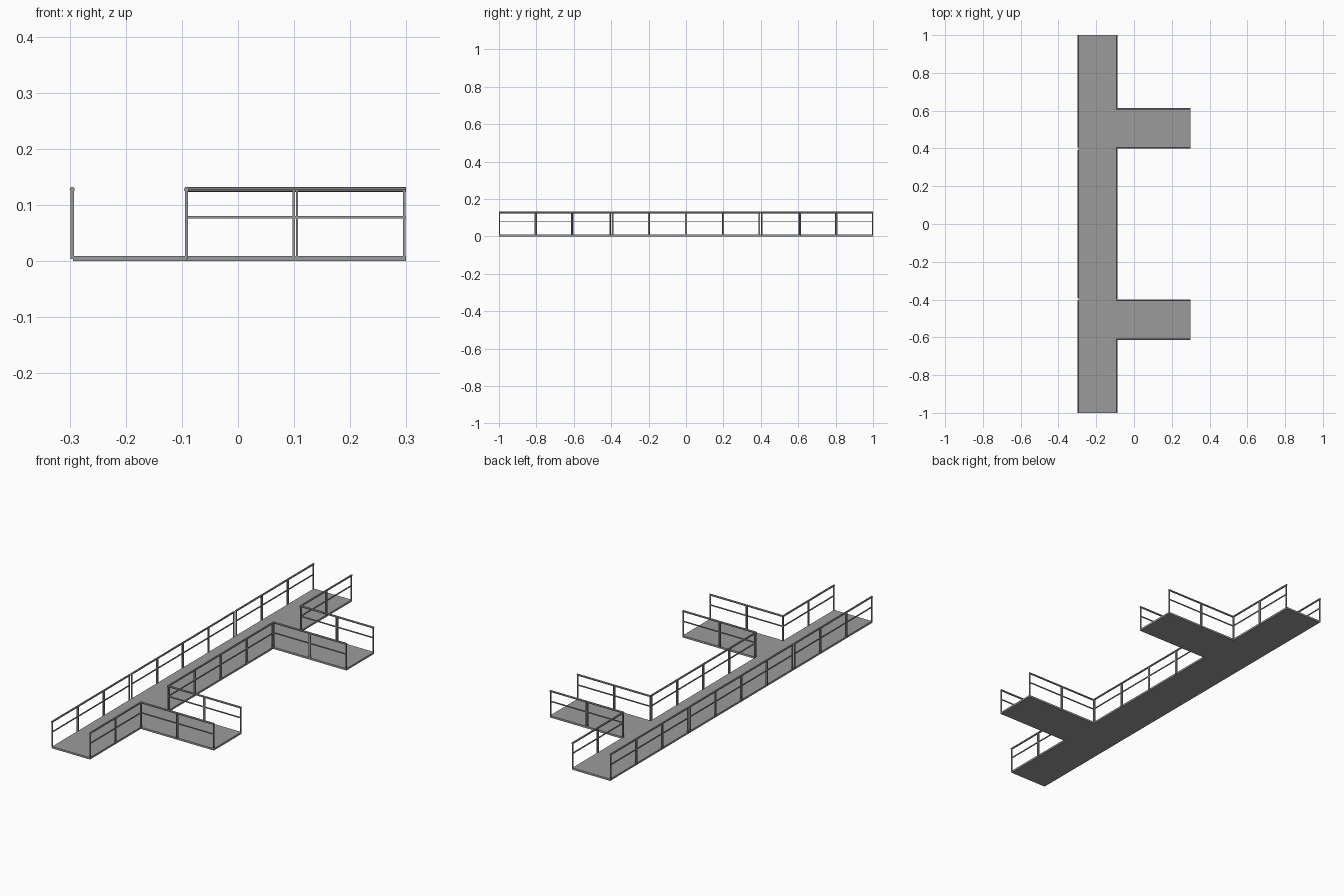
import bpy, bmesh, math
from mathutils import Matrix, Vector

if "Cube" in bpy.data.objects:
    bpy.data.objects.remove(bpy.data.objects["Cube"])

RAIL_Z, MID_Z, POST_BASE = 0.1275, 0.078, 0.004
XL, XR, XE = -0.2945, -0.0918, 0.2995   # walkway left, right, branch end
Y_IN, Y_OUT = 0.403, 0.61               # branch edges

# dark grey metal
metal = bpy.data.materials.new("dark_metal")
metal.diffuse_color = (0.33, 0.33, 0.33, 1)
metal.use_nodes = True
metal.node_tree.nodes["Principled BSDF"].inputs["Base Color"].default_value = metal.diffuse_color


def add_box(bm, centre, size):
    m = Matrix.Translation(centre) @ Matrix.Diagonal((*size, 1))
    bmesh.ops.create_cube(bm, size=1, matrix=m)


def finish(bm, name):
    me = bpy.data.meshes.new(name)
    bm.to_mesh(me)
    bm.free()
    me.materials.append(metal)
    ob = bpy.data.objects.new(name, me)
    bpy.context.collection.objects.link(ob)
    return ob


def railing(name, a, b, bays):
    """Railing along local x, placed from a to b; paired posts where bays meet."""
    a, b = Vector((*a, 0)), Vector((*b, 0))
    length = (b - a).length
    bm = bmesh.new()
    # round handrail
    m = Matrix.Translation((length / 2, 0, RAIL_Z)) @ Matrix.Rotation(math.pi / 2, 4, 'Y')
    bmesh.ops.create_cone(bm, cap_ends=True, segments=10, radius1=0.0045,
                          radius2=0.0045, depth=length, matrix=m)
    # middle bar
    add_box(bm, (length / 2, 0, MID_Z), (length, 0.004, 0.005))
    # posts at both ends of every bay
    step, h = length / bays, RAIL_Z - POST_BASE
    for i in range(bays):
        for x in (i * step + 0.003, (i + 1) * step - 0.003):
            add_box(bm, (x, 0, POST_BASE + h / 2), (0.004, 0.006, h))
    d = b - a
    bm.transform(Matrix.Translation(a) @ Matrix.Rotation(math.atan2(d.y, d.x), 4, 'Z'))
    return finish(bm, name)


# deck: long walkway with two side branches
half = [(XR, Y_IN - 0.002), (XE, Y_IN - 0.002), (XE, Y_OUT + 0.002),
        (XR, Y_OUT + 0.002), (XR, 1), (XL, 1)]
outline = half + [(x, -y) for x, y in reversed(half)]
bm = bmesh.new()
face = bm.faces.new([bm.verts.new((x, y, 0)) for x, y in outline])
ext = bmesh.ops.extrude_face_region(bm, geom=[face])
bmesh.ops.translate(bm, vec=(0, 0, 0.009),
                    verts=[v for v in ext['geom'] if isinstance(v, bmesh.types.BMVert)])
bmesh.ops.recalc_face_normals(bm, faces=bm.faces)
finish(bm, "deck")

# central railings on both sides
railing("left_middle_railing", (XL - 0.001, -0.393), (XL - 0.001, 0.393), 4)
railing("right_middle_railing", (XR, -0.397), (XR, 0.397), 4)

# end and branch railings, mirrored front to back
for side, s in (("front", -1), ("back", 1)):
    railing(f"{side}_left_railing", (XL - 0.001, 0.405 * s), (XL - 0.001, s), 3)
    railing(f"{side}_right_railing", (XR, Y_OUT * s), (XR, s), 2)
    railing(f"{side}_branch_outer_railing", (XR - 0.003, Y_OUT * s), (XE, Y_OUT * s), 2)
    railing(f"{side}_branch_inner_railing", (XR - 0.003, Y_IN * s), (XE, Y_IN * s), 2)
